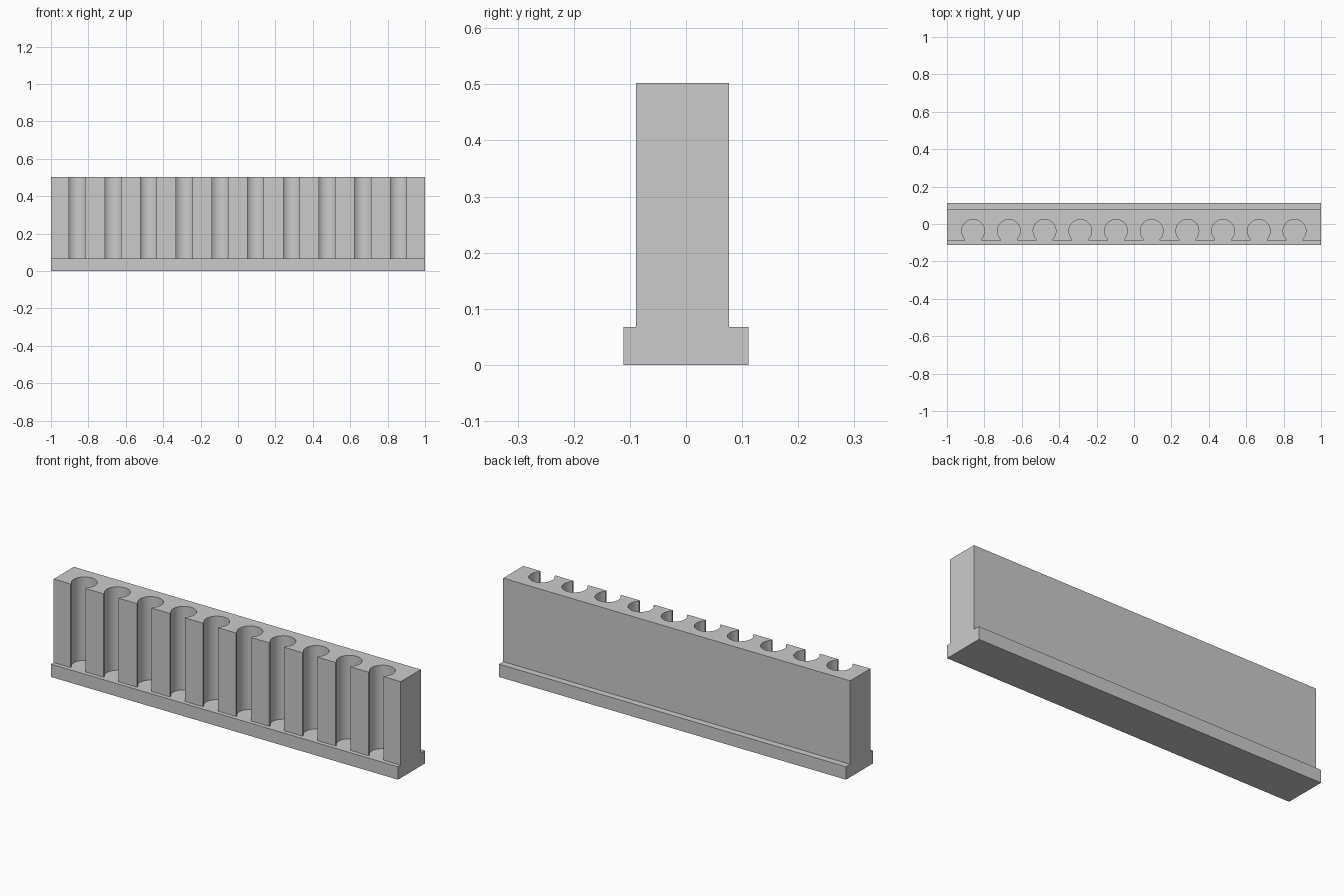
import bpy, bmesh, math

if "Cube" in bpy.data.objects:
    bpy.data.objects.remove(bpy.data.objects["Cube"])

HALF = 1.0
BASE_Y, BASE_H, TOP = 0.111, 0.067, 0.502
FRONT, BACK = -0.089, 0.077
COUNT, FIRST, PITCH = 10, -0.86, 0.1909
RADIUS, CENTRE_Y, SLOT = 0.061, -0.037, 0.043
STEPS = 32


def extrude_profile(name, points, z0, z1):
    bm = bmesh.new()
    face = bm.faces.new([bm.verts.new((x, y, z0)) for x, y in points])
    top = bmesh.ops.extrude_face_region(bm, geom=[face])["geom"]
    bmesh.ops.translate(bm, vec=(0, 0, z1 - z0),
                        verts=[v for v in top if isinstance(v, bmesh.types.BMVert)])
    bmesh.ops.recalc_face_normals(bm, faces=bm.faces)
    mesh = bpy.data.meshes.new(name)
    bm.to_mesh(mesh)
    bm.free()
    obj = bpy.data.objects.new(name, mesh)
    bpy.context.collection.objects.link(obj)
    return obj


def groove(cx):
    # Round channel with a narrower open mouth at the front face
    a = math.asin(SLOT / RADIUS)
    start, sweep = -math.pi / 2 - a, -(2 * math.pi - 2 * a)
    pts = [(cx - SLOT, FRONT)]
    for i in range(STEPS + 1):
        t = start + sweep * i / STEPS
        pts.append((cx + RADIUS * math.cos(t), CENTRE_Y + RADIUS * math.sin(t)))
    return pts + [(cx + SLOT, FRONT)]


# Base plinth
extrude_profile("base", [(-HALF, -BASE_Y), (HALF, -BASE_Y),
                         (HALF, BASE_Y), (-HALF, BASE_Y)], 0, BASE_H)

# Upright wall with the row of vertical grooves
outline = [(-HALF, BACK), (-HALF, FRONT)]
for i in range(COUNT):
    outline += groove(FIRST + i * PITCH)
outline += [(HALF, FRONT), (HALF, BACK)]
wall = extrude_profile("grooved_wall", outline, BASE_H, TOP)

# Smooth the grooves, keep edges sharp
bpy.ops.object.select_all(action='DESELECT')
wall.select_set(True)
bpy.context.view_layer.objects.active = wall
bpy.ops.object.shade_smooth_by_angle(angle=math.radians(30))
